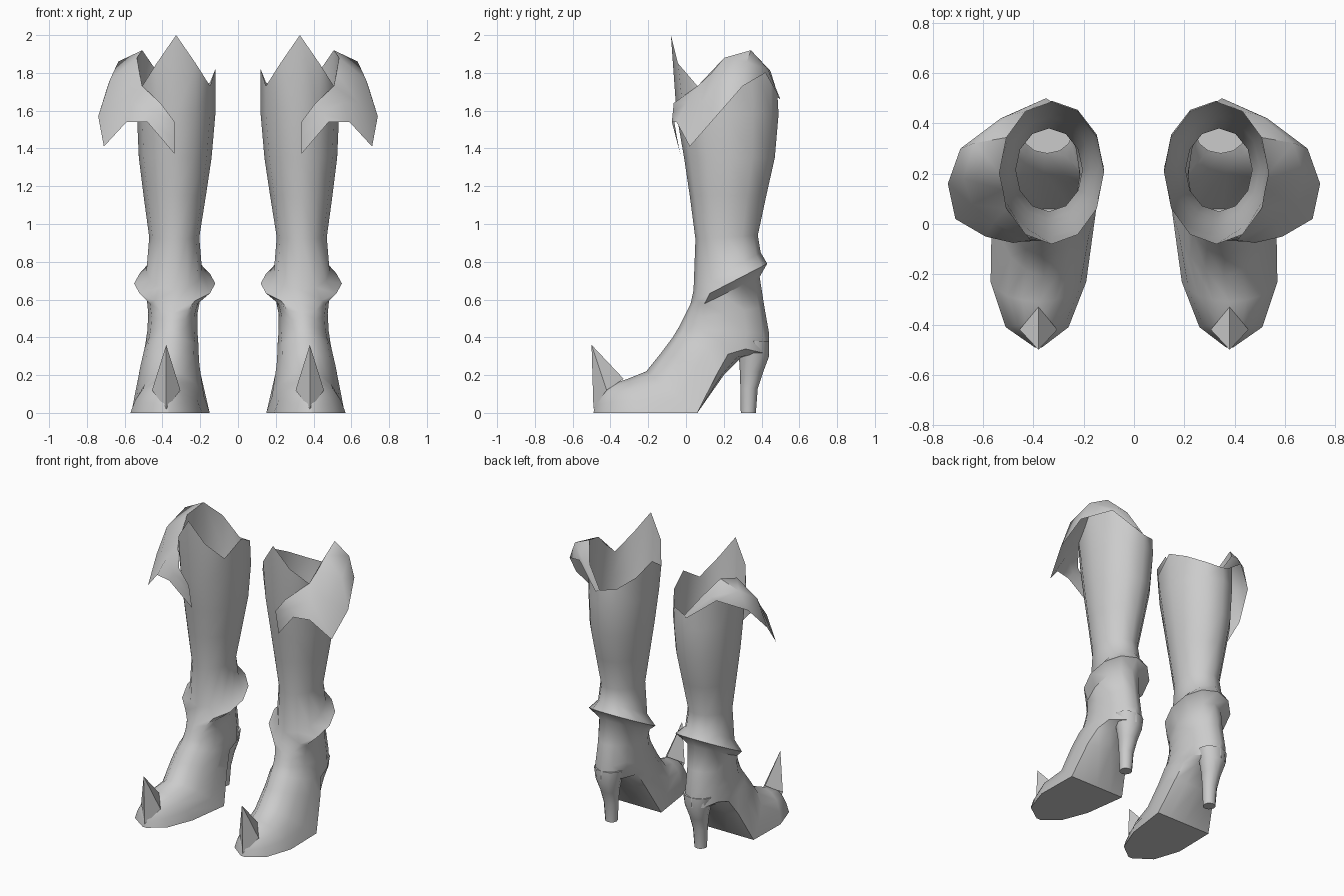
import bpy, bmesh, math

if "Cube" in bpy.data.objects:
    bpy.data.objects.remove(bpy.data.objects["Cube"])

leather = bpy.data.materials.new("grey_leather")
leather.diffuse_color = (0.6, 0.6, 0.6, 1)
leather.use_nodes = True
leather.node_tree.nodes["Principled BSDF"].inputs["Base Color"].default_value = leather.diffuse_color


def make(name, rings, closed=True, cap_start=False, cap_end=False, angle=50):
    """Skin a list of equal-length point rows; mirror to get the other boot."""
    bm = bmesh.new()
    rows = [[bm.verts.new(p) for p in r] for r in rings]
    n = len(rows[0])
    for a, b in zip(rows, rows[1:]):
        for i in range(n if closed else n - 1):
            j = (i + 1) % n
            bm.faces.new((a[i], a[j], b[j], b[i]))
    if cap_start:
        bm.faces.new(rows[0])
    if cap_end:
        bm.faces.new(rows[-1])
    bmesh.ops.remove_doubles(bm, verts=bm.verts, dist=0.0005)
    bmesh.ops.recalc_face_normals(bm, faces=bm.faces)
    me = bpy.data.meshes.new(name)
    bm.to_mesh(me)
    bm.free()
    me.materials.append(leather)
    ob = bpy.data.objects.new(name, me)
    bpy.context.collection.objects.link(ob)
    bpy.ops.object.select_all(action='DESELECT')
    ob.select_set(True)
    bpy.context.view_layer.objects.active = ob
    bpy.ops.object.shade_smooth_by_angle(angle=math.radians(angle))
    ob.modifiers.new("other_boot", 'MIRROR').use_mirror_merge = False
    return ob


# Half outlines (across, front-to-back): round leg and flat-bottomed foot
ROUND = [(math.sin(math.pi * i / 6), (1 - math.cos(math.pi * i / 6)) / 2) for i in range(7)]
FOOT = [(0, 0), (.35, .1), (.65, .3), (.86, .62), (1, 1), (.55, 1), (0, 1)]


def section(front, back, x0, x1, k=0.0):
    """Ring between a front (y, z) point and a back (y, z) point; k blends leg to foot."""
    half = [tuple(a + (b - a) * k for a, b in zip(r, f)) for r, f in zip(ROUND, FOOT)]
    pts = [(s, t) for s, t in half] + [(-s, t) for s, t in half[5:0:-1]]
    cx, w = (x0 + x1) / 2, (x1 - x0) / 2
    return [(cx + s * w, front[0] + t * (back[0] - front[0]),
             front[1] + t * (back[1] - front[1])) for s, t in pts]


# Jagged rim heights, from the front spike round the outer side, back, inner side
RIM = [2.0, 1.85, 1.73, 1.88, 1.92, 1.81, 1.67, 1.69, 1.75, 1.82, 1.73, 1.85]
rim = [(x, y, z) for (x, y, _), z in zip(section((-.08, 0), (.485, 0), .12, .535), RIM)]

SECTIONS = [
    ((-.05, 1.58), (.49, 1.58), .12, .535, 0),
    ((-.01, 1.35), (.47, 1.35), .14, .525, 0),
    ((.02, 1.15), (.425, 1.15), .17, .50, 0),
    ((.05, .92), (.38, .94), .205, .47, 0),
    ((.04, .65), (.395, .85), .19, .485, 0),   # ankle fold
    ((.025, .58), (.43, .79), .12, .55, 0),
    ((.0, .53), (.39, .72), .195, .485, 0),
    ((-.02, .49), (.415, .56), .215, .475, 0),
    ((-.04, .45), (.44, .42), .215, .48, 0),   # instep and heel seat
    ((-.055, .425), (.44, .31), .21, .49, 0),
    ((-.07, .40), (.29, .29), .205, .50, .25),
    ((-.13, .32), (.20, .20), .19, .53, .6),   # arch
    ((-.21, .22), (.06, 0), .15, .565, 1),     # ball
    ((-.31, .18), (-.23, 0), .19, .57, 1),     # toe
    ((-.40, .15), (-.41, 0), .26, .51, 1),
    ((-.47, .10), (-.49, 0), .365, .395, 1),
]
make("boot", [rim] + [section(*s) for s in SECTIONS], cap_end=True)

# Slim heel: (z, front y, back y, half width)
HEEL = [(0, .29, .37, .04), (.13, .288, .38, .048), (.22, .285, .41, .062),
        (.30, .28, .44, .085), (.38, .28, .44, .10)]
make("heel", [section((y0, z), (y1, z), .345 - w, .345 + w) for z, y0, y1, w in HEEL],
     cap_start=True, cap_end=True)

# Upturned toe spike: three-sided pyramid with a front ridge
make("toe_spike", [[(.38, -.5, .36)] * 4,
                   [(.38, -.49, .02), (.455, -.42, .12), (.38, -.33, .18), (.305, -.42, .12)]],
     angle=30)

# Folded cuff: attachment point on the rim and matching free edge
CUFF = [((.335, -.065, 1.54), (.335, -.03, 1.37)),
        ((.41, -.065, 1.64), (.48, -.075, 1.54)),
        ((rim[2]), (.59, -.05, 1.54)),
        ((.52, .135, 1.80), (.71, .02, 1.41)),
        ((rim[3]), (.74, .16, 1.57)),
        ((rim[4]), (.69, .30, 1.73)),
        ((rim[5]), (.53, .42, 1.80)),
        ((rim[6]), (.35, .50, 1.66))]
BULGE = [0, 0, .01, .03, .04, .035, .015, 0]
middle = [tuple((p + q) / 2 + d for p, q, d in zip(a, b, (u, 0, u)))
          for (a, b), u in zip(CUFF, BULGE)]
make("cuff", [[a for a, _ in CUFF], middle, [b for _, b in CUFF]], closed=False)
